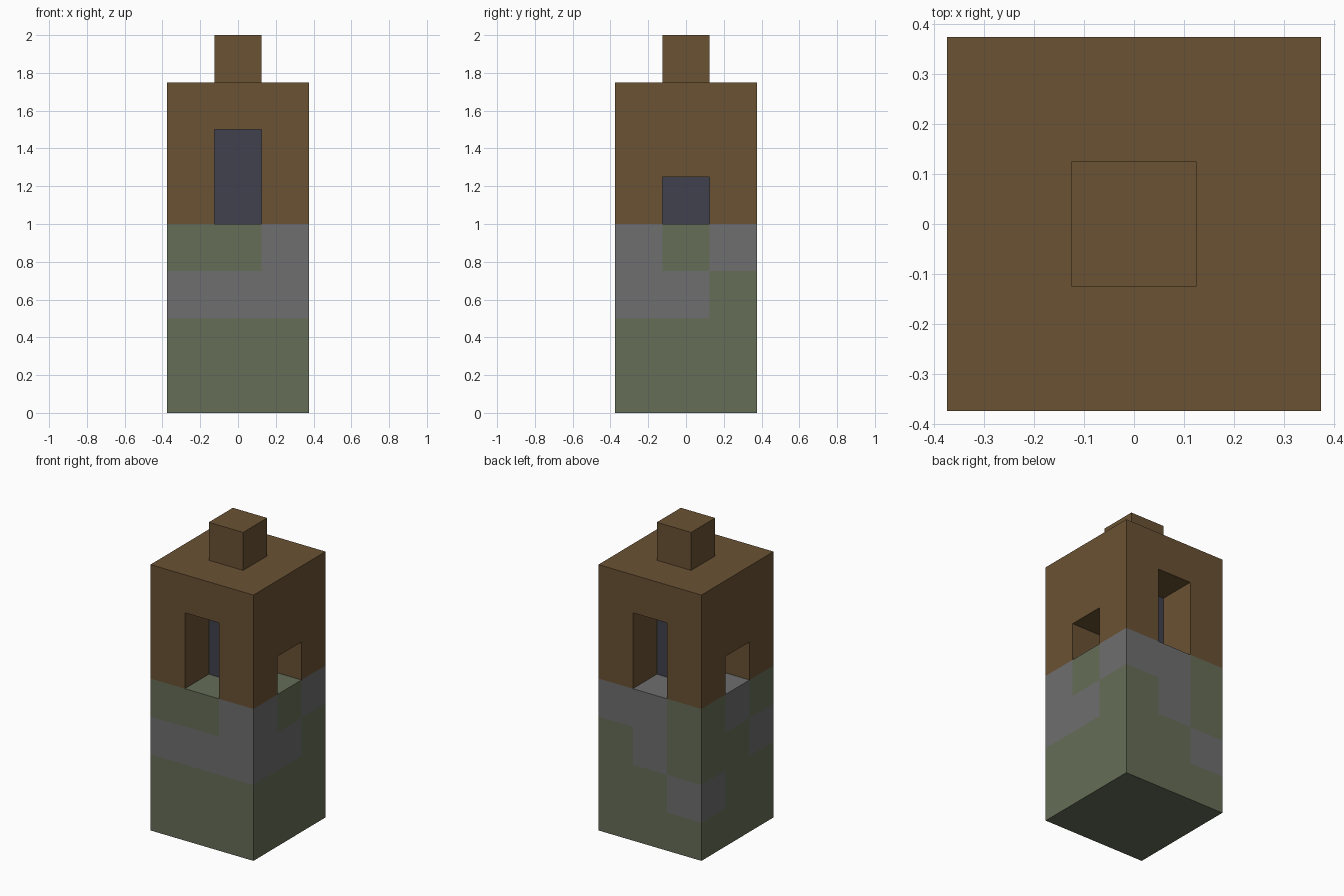
import bpy, bmesh
from mathutils import Vector, Matrix

default = bpy.data.objects.get("Cube")
if default:
    bpy.data.objects.remove(default)

CELL = 0.25


def material(name, rgb):
    mat = bpy.data.materials.new(name)
    mat.use_nodes = True
    mat.diffuse_color = (*rgb, 1)
    mat.node_tree.nodes["Principled BSDF"].inputs["Base Color"].default_value = (*rgb, 1)
    return mat


moss = material("mossy_green", (0.130, 0.153, 0.095))
stone = material("stone_grey", (0.156, 0.156, 0.156))
wood = material("wood_brown", (0.144, 0.084, 0.033))
dark = material("dark_slate", (0.053, 0.053, 0.078))


def block(xs, ys, zs):
    """All grid cells within three ranges."""
    return {(x, y, z) for x in xs for y in ys for z in zs}


SPAN = range(-1, 2)
MID = range(0, 1)

# Solid plinth, four layers high
plinth = block(SPAN, SPAN, range(4))
# Core standing inside the openings
core = block(MID, MID, range(4, 6))
# Tall openings front and back, short ones on both sides
openings = block(MID, SPAN, range(4, 6)) | block(SPAN, MID, range(4, 5))
walls = block(SPAN, SPAN, range(4, 7)) - openings - core
# Small block on the roof
roof_cap = block(MID, MID, range(7, 8))
solid = plinth | core | walls | roof_cap

# Bare stone cells: the front band, then the patches of each layer
bare = block(SPAN, range(-1, 0), range(2, 3))
bare |= {(1, 0, 2), (0, 1, 2), (-1, 1, 1)}
bare |= {(1, -1, 3), (1, 1, 3), (0, 1, 3), (-1, 0, 3)}


def build(name, cells, mats, pick=lambda cell: 0):
    """Outer skin of the cells, leaving out faces hidden by any part."""
    bm = bmesh.new()
    for cell in sorted(cells):
        centre = (Vector(cell) + Vector((0, 0, 0.5))) * CELL
        for axis in range(3):
            for sign in (-1, 1):
                n = Vector((0, 0, 0))
                n[axis] = sign
                if tuple(int(c + d) for c, d in zip(cell, n)) in solid:
                    continue
                u = Vector((0, 0, 0))
                u[(axis + 1) % 3] = 1
                v = n.cross(u)
                corners = (u + v, v - u, -u - v, u - v)
                face = bm.faces.new(
                    [bm.verts.new(centre + (n + c) * CELL / 2) for c in corners])
                face.material_index = pick(cell)
    bmesh.ops.remove_doubles(bm, verts=bm.verts, dist=CELL / 100)
    mesh = bpy.data.meshes.new(name)
    bm.to_mesh(mesh)
    bm.free()
    for mat in mats:
        mesh.materials.append(mat)
    obj = bpy.data.objects.new(name, mesh)
    bpy.context.collection.objects.link(obj)
    return obj


build("plinth", plinth, (moss, stone), lambda cell: int(cell in bare))
build("core", core, (dark,))
build("walls", walls, (wood,))
build("roof_cap", roof_cap, (wood,))
